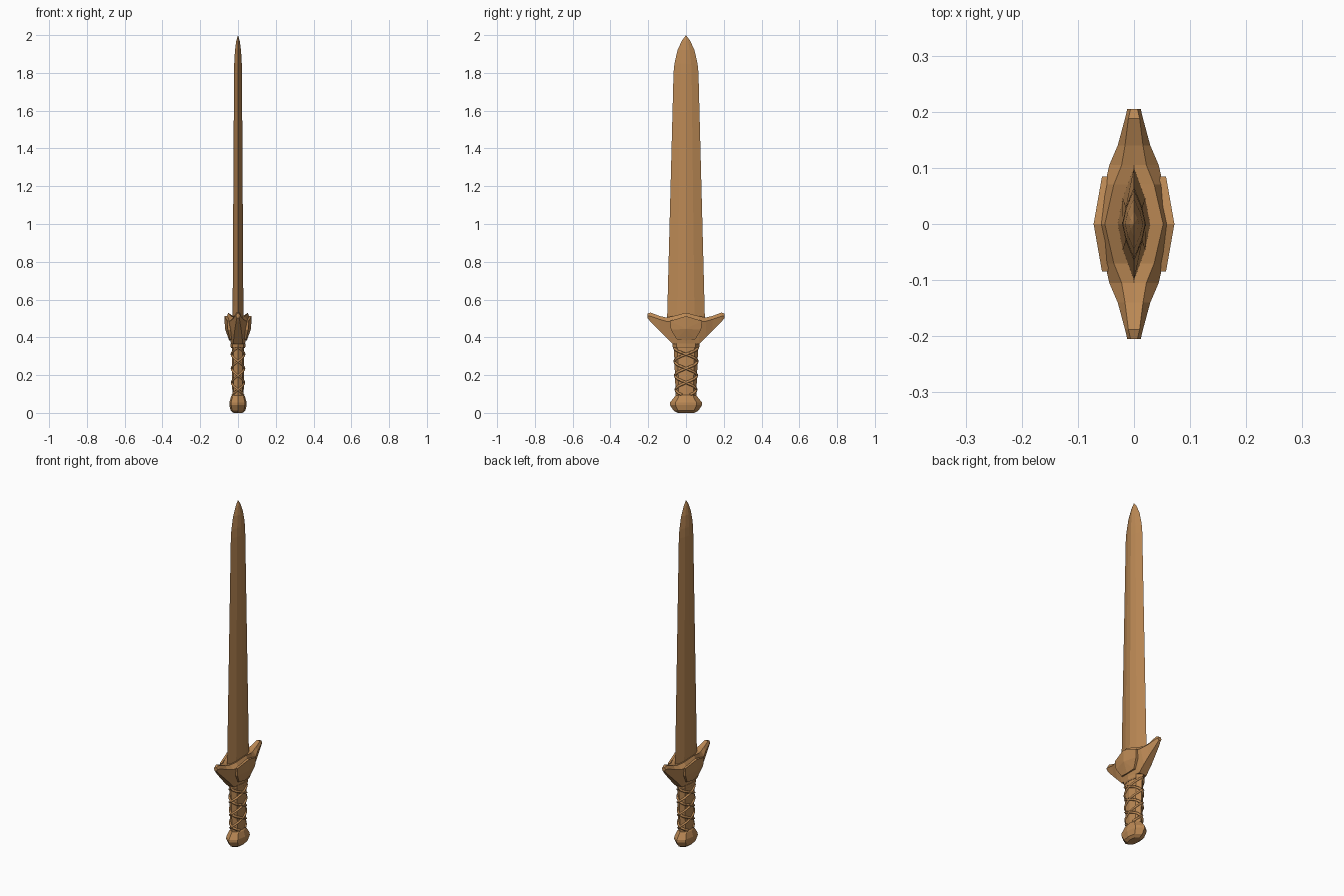
import bpy, bmesh, math

if "Cube" in bpy.data.objects:
    bpy.data.objects.remove(bpy.data.objects["Cube"])

mat = bpy.data.materials.new("brown")
mat.diffuse_color = (0.5, 0.25, 0.09, 1)
mat.use_nodes = True
mat.node_tree.nodes["Principled BSDF"].inputs["Base Color"].default_value = mat.diffuse_color


def loft(name, rings):
    """Skin a list of equal-length point rings and cap both ends."""
    bm = bmesh.new()
    rows = [[bm.verts.new(p) for p in r] for r in rings]
    n = len(rows[0])
    for a, b in zip(rows, rows[1:]):
        for i in range(n):
            j = (i + 1) % n
            bm.faces.new((a[i], a[j], b[j], b[i]))
    bm.faces.new(rows[0][::-1])
    bm.faces.new(rows[-1])
    bmesh.ops.remove_doubles(bm, verts=bm.verts, dist=0.0003)
    bmesh.ops.recalc_face_normals(bm, faces=bm.faces)
    me = bpy.data.meshes.new(name)
    bm.to_mesh(me)
    bm.free()
    me.materials.append(mat)
    ob = bpy.data.objects.new(name, me)
    bpy.context.collection.objects.link(ob)
    return ob


def oct_ring(rx, ry, z, kx=0.68, ky=0.55):
    """Flattened octagon with points on both axes."""
    q = [(1, 0), (kx, ky), (0, 1), (-kx, ky), (-1, 0), (-kx, -ky), (0, -1), (kx, -ky)]
    return [(rx * x, ry * y, z) for x, y in q]


# Blade: ridged lens section, tapering to a rounded point
loft("blade", [oct_ring(rx, ry, z, 0.7, 0.45) for rx, ry, z in [
    (0.029, 0.101, 0.46), (0.021, 0.066, 1.80), (0.020, 0.061, 1.85),
    (0.016, 0.045, 1.92), (0.009, 0.022, 1.97), (0.0001, 0.0001, 2.0)]])

# Guard: sections along y (y, bottom x/z, middle x/z, top x/z, valley z)
half = [
    (0.0, 0.036, 0.362, 0.064, 0.495, 0.052, 0.53, 0.495),
    (0.07, 0.024, 0.364, 0.052, 0.485, 0.036, 0.512, 0.495),
    (0.105, 0.022, 0.40, 0.044, 0.485, 0.022, 0.505, 0.503),
    (0.14, 0.018, 0.435, 0.029, 0.495, 0.016, 0.513, 0.512),
    (0.188, 0.010, 0.483, 0.016, 0.512, 0.010, 0.531, 0.531),
    (0.205, 0.006, 0.503, 0.012, 0.515, 0.006, 0.525, 0.525)]
sections = [(-s[0],) + s[1:] for s in half[:0:-1]] + half
loft("guard", [[(-bx, y, bz), (bx, y, bz), (mx, y, mz), (tx, y, tz),
                (0, y, vz), (-tx, y, tz), (-mx, y, mz)]
               for y, bx, bz, mx, mz, tx, tz, vz in sections])

# Raised shield plates on both broad faces of the guard
outline = [(0.072, 0, 0.512), (0.057, 0.085, 0.487), (0.054, 0.08, 0.44),
           (0.043, 0.05, 0.39), (0.047, 0, 0.384)]
outline += [(x, -y, z) for x, y, z in outline[3:0:-1]]
for side, label in ((1, "right"), (-1, "left")):
    back = [(side * (x - 0.035), y, z) for x, y, z in outline]
    front = [(side * x, y, z) for x, y, z in outline]
    centre = [(side * 0.069, 0, 0.445)] * len(outline)
    loft("guard_plate_" + label, [back, front, centre])


# Grip: slightly swelling flattened handle
def grip_size(z):
    t = (z - 0.08) / 0.29
    return 0.030 + 0.003 * t, 0.054 + 0.011 * t


def grip_ring(z, e=0):
    rx, ry = grip_size(z)
    return oct_ring(rx + e, ry + e, z, 0.75, 0.7)


loft("grip", [grip_ring(z) for z in (0.07, 0.17, 0.27, 0.37)])
loft("grip_collar", [grip_ring(0.343, 0.002), grip_ring(0.350, 0.006), grip_ring(0.367, 0.007)])

# Crossing cord wraps around the grip
pitch, z0, z1 = 0.15, 0.095, 0.35
for k in range(4):
    turn = 1 if k < 2 else -1
    steps = int((z1 - z0) / pitch * 16)
    cu = bpy.data.curves.new("grip_wrap", "CURVE")
    cu.dimensions = "3D"
    cu.bevel_depth = 0.007
    cu.bevel_resolution = 0
    cu.use_fill_caps = True
    sp = cu.splines.new("POLY")
    sp.points.add(steps)
    for i in range(steps + 1):
        z = z0 + (z1 - z0) * i / steps
        a = turn * (z - 0.16) / pitch * 2 * math.pi + (k % 2) * math.pi
        rx, ry = grip_size(z)
        sp.points[i].co = (rx * math.cos(a), ry * math.sin(a), z, 1)
    cu.materials.append(mat)
    bpy.context.collection.objects.link(bpy.data.objects.new("grip_wrap_%d" % (k + 1), cu))

# Pommel: faceted flattened knob
loft("pommel", [oct_ring(rx, ry, z, 0.8, 0.65) for rx, ry, z in [
    (0.024, 0.045, 0.0), (0.039, 0.066, 0.012), (0.046, 0.086, 0.042),
    (0.046, 0.084, 0.056), (0.036, 0.058, 0.088), (0.030, 0.050, 0.095)]])
